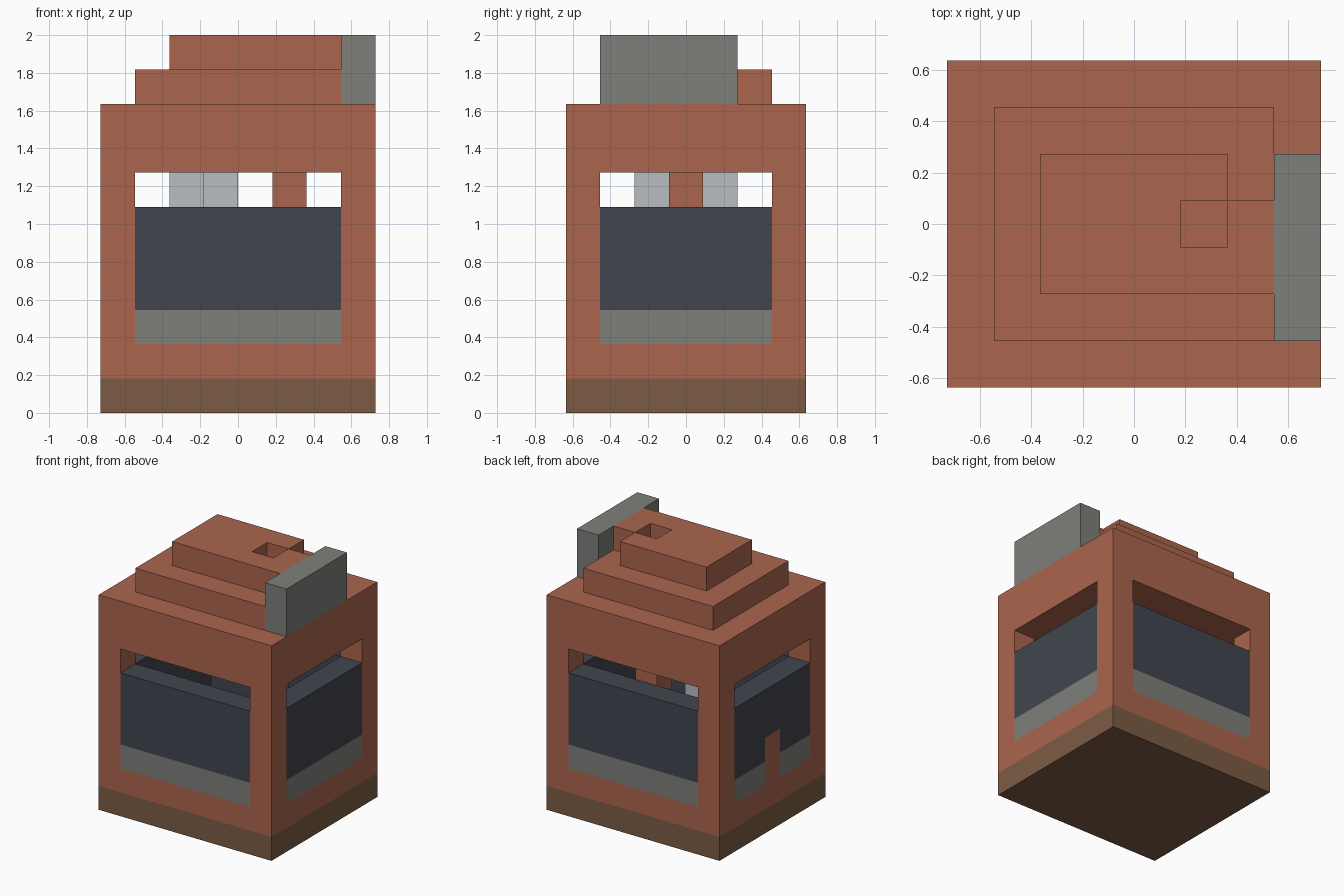
import bpy
import bmesh

cube = bpy.data.objects.get("Cube")
if cube:
    bpy.data.objects.remove(cube, do_unlink=True)

U = 2 / 11            # size of one building block
NX, NY = 8, 7         # footprint in blocks


def material(name, rgb):
    linear = [((c / 255 + 0.055) / 1.055) ** 2.4 for c in rgb]
    mat = bpy.data.materials.new(name)
    mat.use_nodes = True
    mat.diffuse_color = (*linear, 1)
    bsdf = mat.node_tree.nodes["Principled BSDF"]
    bsdf.inputs["Base Color"].default_value = (*linear, 1)
    bsdf.inputs["Roughness"].default_value = 0.9
    return mat


CLAY = material("clay", (171, 101, 78))
STONE = material("stone_grey", (126, 128, 122))
SLATE = material("dark_slate", (65, 69, 78))
WOOD = material("brown_wood", (124, 92, 68))
PALE = material("pale_grey", (184, 189, 192))


def blocks(name, mat, *boxes):
    """One object from boxes given as x, y and z ranges in block units."""
    bm = bmesh.new()
    for xs, ys, zs in boxes:
        verts = bmesh.ops.create_cube(bm, size=1)["verts"]
        for v in verts:
            v.co.x = (xs[v.co.x > 0] - NX / 2) * U
            v.co.y = (ys[v.co.y > 0] - NY / 2) * U
            v.co.z = zs[v.co.z > 0] * U
    mesh = bpy.data.meshes.new(name)
    bm.to_mesh(mesh)
    bm.free()
    mesh.materials.append(mat)
    obj = bpy.data.objects.new(name, mesh)
    bpy.context.collection.objects.link(obj)
    return obj


FULL_X, FULL_Y = (0, NX), (0, NY)
IN_X, IN_Y = (1, NX - 1), (1, NY - 1)
X_SIDES = {"right": (0, 1), "left": (NX - 1, NX)}
Y_SIDES = {"front": (0, 1), "back": (NY - 1, NY)}

# Base and floor
blocks("base", WOOD, (FULL_X, FULL_Y, (0, 1)))

# Corner posts
for xn, xs in X_SIDES.items():
    for yn, ys in Y_SIDES.items():
        blocks(f"{yn}_{xn}_post", CLAY, (xs, ys, (1, 7)))

# Walls below the open slots: clay sill, stone course, slate panel
for layer, mat, zs in (("sill", CLAY, (1, 2)),
                       ("stone_course", STONE, (2, 3)),
                       ("slate_panel", SLATE, (3, 6))):
    for side, ys in Y_SIDES.items():
        blocks(f"{side}_{layer}", mat, (IN_X, ys, zs))
    if layer == "sill":
        for side, xs in X_SIDES.items():
            blocks(f"{side}_{layer}", mat, (xs, IN_Y, zs))
    else:
        blocks(f"left_{layer}", mat, (X_SIDES["left"], IN_Y, zs))

# Right wall is split by a short clay pier
R = X_SIDES["right"]
blocks("right_stone_course", STONE, (R, (1, 3), (2, 3)), (R, (4, 6), (2, 3)))
blocks("right_slate_panel", SLATE, (R, (1, 3), (3, 6)), (R, (4, 6), (3, 6)),
       (R, (3, 4), (4, 6)))
blocks("right_pier", CLAY, (R, (3, 4), (2, 4)))

# Stepped roof, with a flue opening and a notched corner in the top step
blocks("roof", CLAY, (FULL_X, FULL_Y, (7, 9)))
blocks("roof_step", CLAY, (IN_X, IN_Y, (9, 10)))
TOP = (10, 11)
blocks("roof_top", CLAY,
       ((2, 5), (2, 5), TOP),
       ((5, 7), (2, 3), TOP),
       ((6, 7), (3, 4), TOP),
       ((5, 6), (4, 5), TOP))
blocks("roof_side_slab", STONE, ((7, 8), (1, 5), (9, 11)))

# Interior
blocks("inner_pillar", CLAY, ((5, 6), (3, 4), (1, 7)))
blocks("back_hanging_block", PALE, ((2, 3), (4, 5), (5, 7)))
blocks("front_hanging_block", PALE, ((3, 4), (2, 3), (6, 7)))
